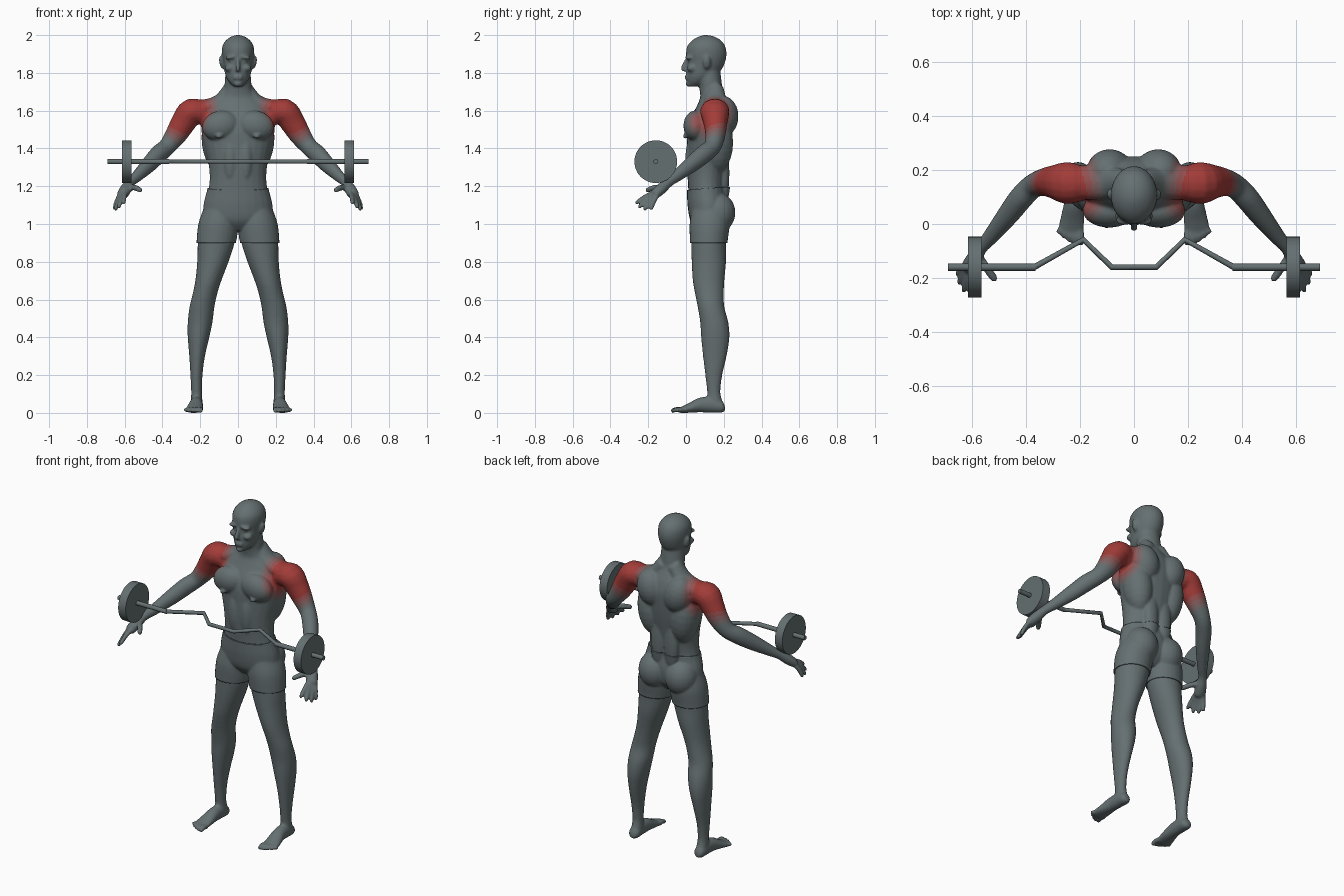
import bpy, bmesh, math
from mathutils import Vector, Matrix

cube = bpy.data.objects.get("Cube")
if cube:
    bpy.data.objects.remove(cube)


def material(name, color):
    mat = bpy.data.materials.new(name)
    mat.use_nodes = True
    mat.diffuse_color = (*color, 1)
    mat.node_tree.nodes["Principled BSDF"].inputs["Base Color"].default_value = (*color, 1)
    return mat


GREY, RED = Vector((.13, .16, .165)), Vector((.36, .045, .04))
grey = material("slate grey", GREY)
reds = [material(name, GREY.lerp(RED, amount)) for name, amount in
        (("muscle red", 1), ("soft red", .7), ("faded red", .42), ("faint red", .18))]


def add_object(name, mesh, mats):
    obj = bpy.data.objects.new(name, mesh)
    bpy.context.collection.objects.link(obj)
    for mat in mats:
        mesh.materials.append(mat)
    return obj


def smooth_rows(rows, steps=4):
    """Catmull-Rom interpolation between rows of numbers."""
    out = []
    for i in range(len(rows) - 1):
        a, b, c, d = (rows[max(0, min(len(rows) - 1, i + k))] for k in (-1, 0, 1, 2))
        for s in range(steps):
            t = s / steps
            out.append([q + t / 2 * (r - p + t * (2 * p - 5 * q + 4 * r - s4
                        + t * (3 * (q - r) + s4 - p))) for p, q, r, s4 in zip(a, b, c, d)])
    return out + [list(rows[-1])]


def skin(bm, rings):
    """Join rings of points into a closed skin."""
    loops = [[bm.verts.new(p) for p in ring] for ring in rings]
    for low, high in zip(loops, loops[1:]):
        for i in range(len(low)):
            j = i - 1
            bm.faces.new((low[j], low[i], high[i], high[j]))
    bm.faces.new(loops[0])
    bm.faces.new(loops[-1])


def circle(n=24):
    return [(math.cos(math.tau * i / n), math.sin(math.tau * i / n)) for i in range(n)]


def stack(bm, rows, side=1):
    """Level oval sections: height, left, right, front, back."""
    rings = []
    for z, x0, x1, y0, y1 in smooth_rows(rows):
        rings.append([(side * ((x0 + x1) / 2 + c * (x1 - x0) / 2),
                       (y0 + y1) / 2 + s * (y1 - y0) / 2, z) for c, s in circle()])
    skin(bm, rings)


def limb(bm, rows, side=1, n=16):
    """Oval tube along a path: x, y, z, radius across, radius up."""
    rows = smooth_rows(rows)
    path = [Vector((side * r[0], r[1], r[2])) for r in rows]
    rings = []
    for i, p in enumerate(path):
        along = (path[min(i + 1, len(path) - 1)] - path[max(i - 1, 0)]).normalized()
        across = along.cross(Vector((0, 0, 1))).normalized()
        up = across.cross(along)
        rings.append([p + across * c * rows[i][3] + up * s * rows[i][4] for c, s in circle(n)])
    skin(bm, rings)


def finger(bm, start, end, r, side):
    limb(bm, [(*start, r, r), (*(Vector(start).lerp(Vector(end), .5) + Vector((0, 0, .006))), r, r),
              (*Vector(start).lerp(Vector(end), .92), r * .85, r * .85), (*end, r * .4, r * .4)], side, 10)


def blob(bm, center, radii, side=1, tilt=0):
    place = Matrix.Translation((side * center[0], center[1], center[2]))
    turn = Matrix.Rotation(side * tilt, 4, "Y")
    bmesh.ops.create_uvsphere(bm, u_segments=20, v_segments=12, radius=1,
                              matrix=place @ turn @ Matrix.Diagonal((*radii, 1)))


bm = bmesh.new()

# Torso and neck
stack(bm, [(z, -w, w, f, b) for z, w, f, b in (
    (.97, .08, .07, .17), (1.02, .17, .03, .21), (1.1, .176, .015, .22), (1.18, .157, .012, .208),
    (1.25, .15, .008, .212), (1.33, .158, .004, .225), (1.42, .18, .005, .24), (1.5, .195, .008, .248),
    (1.57, .19, .03, .25), (1.63, .155, .06, .235), (1.67, .105, .075, .215),
    (1.71, .075, .072, .195), (1.76, .07, .065, .188), (1.82, .065, .07, .18))])

# Head
stack(bm, [(z, -w, w, f, b) for z, w, f, b in (
    (1.728, .022, .018, .06), (1.75, .046, .006, .11), (1.78, .064, .003, .15), (1.82, .074, .002, .19),
    (1.86, .081, .006, .208), (1.9, .086, .0, .215), (1.94, .083, .006, .208),
    (1.97, .066, .03, .188), (1.99, .04, .062, .155), (2, .012, .09, .12))])
limb(bm, [(0, .012, 1.88, .009, .012), (0, -.004, 1.85, .01, .012), (0, -.018, 1.822, .015, .01),
          (0, -.008, 1.81, .012, .006)])
for z in (1.782, 1.77):
    blob(bm, (0, .004, z), (.027, .011, .007))
blob(bm, (0, .018, 1.742), (.024, .02, .016))

for side in (1, -1):
    # Face details
    blob(bm, (.036, .014, 1.883), (.034, .02, .01), side, .15)
    blob(bm, (.034, .022, 1.86), (.014, .012, .007), side)
    blob(bm, (.045, .03, 1.825), (.026, .026, .02), side)
    blob(bm, (.086, .11, 1.855), (.013, .021, .036), side, .2)

    # Chest, back, neck and seat muscles
    blob(bm, (.092, .05, 1.52), (.1, .064, .08), side, .2)
    blob(bm, (.1, -.004, 1.465), (.018, .012, .014), side)
    blob(bm, (.09, .195, 1.57), (.085, .083, .11), side, .25)
    blob(bm, (.11, .16, 1.43), (.082, .09, .16), side, .12)
    blob(bm, (.045, .2, 1.27), (.045, .03, .16), side)
    blob(bm, (.04, .03, 1.34), (.038, .034, .12), side)
    blob(bm, (.088, .165, 1.06), (.088, .09, .1), side)
    limb(bm, [(.03, .155, 1.72, .045, .045), (.09, .155, 1.65, .06, .042),
              (.16, .155, 1.618, .065, .045), (.23, .15, 1.605, .06, .055)], side)

    # Leg
    stack(bm, [(.02, .19, .25, .115, .19), (.06, .188, .25, .112, .192), (.11, .191, .248, .112, .182),
               (.2, .188, .252, .102, .192), (.3, .175, .258, .09, .215), (.4, .152, .266, .08, .23),
               (.48, .135, .266, .075, .224), (.56, .125, .257, .062, .203), (.63, .11, .24, .048, .2),
               (.7, .088, .226, .036, .203), (.8, .05, .216, .03, .212), (.9, .018, .213, .028, .213),
               (1, .004, .203, .026, .225), (1.08, .01, .175, .04, .22)], side)

    # Foot and toes
    limb(bm, [(.218, .206, .03, .012, .015), (.219, .19, .03, .031, .03), (.22, .14, .042, .034, .042),
              (.222, .08, .042, .037, .04), (.228, .02, .026, .045, .026), (.235, -.025, .015, .048, .016),
              (.236, -.04, .013, .04, .01)], side)
    for i in range(5):
        x = .198 + .019 * i
        finger(bm, (x, -.02, .015), (x + .002 * i, -.08 + .003 * i * i, .01), .014 - .001 * i, side)

    # Arm and palm
    limb(bm, [(.17, .15, 1.58, .06, .06), (.245, .152, 1.595, .078, .07), (.29, .156, 1.535, .064, .066),
              (.33, .155, 1.47, .053, .058), (.375, .14, 1.41, .045, .047), (.42, .095, 1.37, .045, .049),
              (.47, .03, 1.317, .04, .044), (.53, -.045, 1.257, .03, .032), (.568, -.09, 1.222, .024, .026),
              (.592, -.13, 1.188, .031, .03), (.61, -.165, 1.157, .033, .025),
              (.615, -.175, 1.15, .02, .015)], side)

    # Fingers and thumb
    for start, end in (((.595, -.172, 1.165), (.607, -.268, 1.108)),
                       ((.606, -.17, 1.158), (.633, -.252, 1.086)),
                       ((.618, -.165, 1.15), (.65, -.222, 1.074)),
                       ((.63, -.155, 1.148), (.656, -.187, 1.075))):
        finger(bm, start, end, .013, side)
    finger(bm, (.58, -.115, 1.195), (.512, -.212, 1.178), .016, side)

bmesh.ops.recalc_face_normals(bm, faces=bm.faces)
mesh = bpy.data.meshes.new("body")
bm.to_mesh(mesh)
bm.free()
body = add_object("body", mesh, [])

# Fuse the muscles into one skin
remesh = body.modifiers.new("fuse", "REMESH")
remesh.mode, remesh.voxel_size = "VOXEL", .007
relax = body.modifiers.new("relax", "SMOOTH")
relax.factor, relax.iterations = .5, 5
fused = bpy.data.meshes.new_from_object(body.evaluated_get(bpy.context.evaluated_depsgraph_get()))
body.modifiers.clear()
body.data = fused
for mat in [grey] + reds:
    fused.materials.append(mat)
for v in fused.vertices:
    v.co.z = max(v.co.z, 0)

# Shoulder colour fades with distance from the muscle
for face in fused.polygons:
    face.use_smooth = True
    x, y, z = face.center
    reach = (Vector((abs(x), y, z)) - Vector((.27, .13, 1.59))).length
    bands = [i for i, limit in enumerate((.115, .135, .155, .175)) if reach < limit]
    face.material_index = bands[0] + 1 if bands and abs(x) > .09 else 0

# Shorts lifted off the skin
bm = bmesh.new()
bm.from_mesh(fused)
for point, normal in (((0, .1, 1.187), (0, -.08, 1)), ((0, 0, .9), (0, 0, -1))):
    bmesh.ops.bisect_plane(bm, geom=bm.verts[:] + bm.edges[:] + bm.faces[:], plane_co=point,
                           plane_no=normal, clear_outer=True)
bmesh.ops.delete(bm, geom=[v for v in bm.verts if abs(v.co.x) > .35], context="VERTS")
mesh = bpy.data.meshes.new("shorts")
bm.to_mesh(mesh)
bm.free()
shorts = add_object("shorts", mesh, [grey])
shell = shorts.modifiers.new("cloth", "SOLIDIFY")
shell.thickness, shell.offset = .007, 1

# Cranked bar and its plates
BAR_Y, BAR_Z = -.16, 1.33


def rod(name, points, r):
    curve = bpy.data.curves.new(name, "CURVE")
    curve.dimensions, curve.bevel_depth, curve.bevel_resolution = "3D", r, 3
    curve.use_fill_caps = True
    line = curve.splines.new("POLY")
    line.points.add(len(points) - 1)
    for target, (x, y) in zip(line.points, points):
        target.co = (x, y, BAR_Z, 1)
    add_object(name, curve, [grey])


half = [(.37, BAR_Y), (.188, -.058), (.083, BAR_Y)]
rod("bar_grip", half + [(-x, y) for x, y in reversed(half)], .011)
for side, label in ((1, "left"), (-1, "right")):
    rod(label + "_bar_sleeve", [(side * .365, BAR_Y), (side * .69, BAR_Y)], .0135)
    bm = bmesh.new()
    bmesh.ops.create_cone(bm, cap_ends=True, segments=48, radius1=.113, radius2=.113, depth=.05,
                          matrix=Matrix.Translation((side * .59, BAR_Y, BAR_Z))
                          @ Matrix.Rotation(math.pi / 2, 4, "Y"))
    mesh = bpy.data.meshes.new(label + "_weight_plate")
    bm.to_mesh(mesh)
    bm.free()
    plate = add_object(label + "_weight_plate", mesh, [grey])
    plate.select_set(True)
    bpy.context.view_layer.objects.active = plate
    bpy.ops.object.shade_smooth_by_angle()
    plate.select_set(False)
